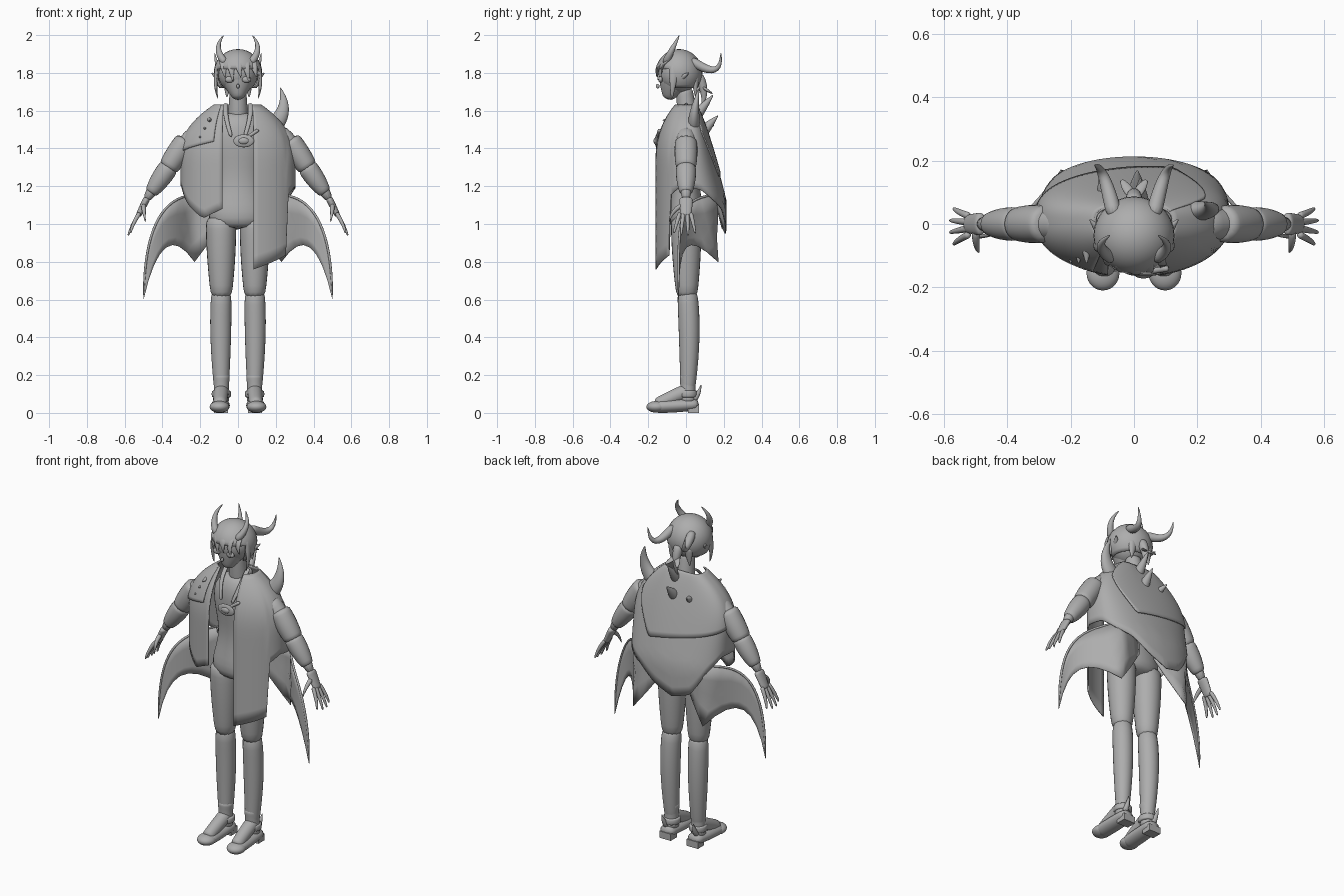
import bpy, bmesh, math
from mathutils import Vector

if "Cube" in bpy.data.objects:
    bpy.data.objects.remove(bpy.data.objects["Cube"])

grey = bpy.data.materials.new("plain_grey")
grey.use_nodes = True
grey.diffuse_color = (.42, .42, .42, 1)
grey.node_tree.nodes["Principled BSDF"].inputs["Base Color"].default_value = grey.diffuse_color


def finish(name, bm, subdivide=0, thickness=0, smooth=True):
    """Turn a bmesh into a named object with its modifiers."""
    bmesh.ops.recalc_face_normals(bm, faces=bm.faces)
    for face in bm.faces:
        face.smooth = smooth
    mesh = bpy.data.meshes.new(name)
    bm.to_mesh(mesh)
    bm.free()
    mesh.materials.append(grey)
    part = bpy.data.objects.new(name, mesh)
    bpy.context.collection.objects.link(part)
    if thickness:
        shell = part.modifiers.new("thickness", 'SOLIDIFY')
        shell.thickness = thickness
        shell.offset = 0
    if subdivide:
        rounding = part.modifiers.new("rounding", 'SUBSURF')
        rounding.levels = rounding.render_levels = subdivide


def skin(bm, rows, closed=False):
    """Join equally long rows of points with quads."""
    lines = [[bm.verts.new(point) for point in row] for row in rows]
    count = len(lines[0])
    for low, high in zip(lines, lines[1:]):
        for i in range(count if closed else count - 1):
            j = (i + 1) % count
            bm.faces.new((low[i], low[j], high[j], high[i]))
    return lines


def arc(start, bend, end, steps=6):
    """Points along a quadratic curve."""
    start, bend, end = Vector(start), Vector(bend), Vector(end)
    return [start.lerp(bend, k / steps).lerp(bend.lerp(end, k / steps), k / steps)
            for k in range(steps + 1)]


def sweep(name, centres, radii, flat=1, sides=12):
    """Capped tube along the centres; flat scales its second radius."""
    rows = []
    for i, (centre, radius) in enumerate(zip(centres, radii)):
        along = (centres[min(i + 1, len(centres) - 1)] - centres[max(i - 1, 0)]).normalized()
        across = (Vector((1, 0, 0)) - along * along.x).normalized()
        depth = along.cross(across) * flat
        turns = [math.tau * k / sides for k in range(sides)]
        rows.append([centre + (across * math.cos(a) + depth * math.sin(a)) * radius for a in turns])
    bm = bmesh.new()
    lines = skin(bm, rows, closed=True)
    bm.faces.new(lines[0])
    bm.faces.new(lines[-1])
    finish(name, bm, subdivide=1)


def tube(name, start, end, thick, tip=.002, bend=None, bulge=0, flat=1, mirror=True):
    """Tapered limb, lock or horn, built on both sides unless mirror is off."""
    path = arc(start, bend or (Vector(start) + Vector(end)) / 2, end)
    steps = [k / (len(path) - 1) for k in range(len(path))]
    radii = [thick + (tip - thick) * t ** 1.5 + bulge * math.sin(math.pi * t) for t in steps]
    if not mirror:
        sweep(name, path, radii, flat)
        return
    sweep("left_" + name, path, radii, flat)
    sweep("right_" + name, [Vector((-p.x, p.y, p.z)) for p in path], radii, flat)


def ball(name, centre, size, keep=None):
    """Ellipsoid, optionally cut down to the faces that keep accepts."""
    bm = bmesh.new()
    bmesh.ops.create_uvsphere(bm, u_segments=28, v_segments=18, radius=1)
    for vert in bm.verts:
        vert.co = [c + k * s for c, k, s in zip(centre, vert.co, size)]
    if keep:
        waste = [face for face in bm.faces if not keep(face.calc_center_median())]
        bmesh.ops.delete(bm, geom=waste, context='FACES')
    finish(name, bm, thickness=.008 if keep else 0)


def box(name, centre, size):
    bm = bmesh.new()
    bmesh.ops.create_cube(bm, size=1)
    for vert in bm.verts:
        vert.co = [c + k * s for c, k, s in zip(centre, vert.co, size)]
    finish(name, bm, smooth=False)


def drape(name, first, last, hem, grow=1, columns=64, rings=16):
    """Cloth from the neck to a hem height given around the body, in degrees."""
    neck = 1.63
    rows = []
    for r in range(rings + 1):
        row = []
        for c in range(columns + 1):
            part = c / columns
            angle = math.radians(first + (last - first) * part)
            drop = (neck - hem(part)) * (r / rings) ** 1.3
            spread = 1 - max(0, 1 - drop / .32) ** 2.6
            lean = min(1, drop / .5) ** .8
            x, y = math.cos(angle), math.sin(angle)
            wide = min(.3 * abs(x), .3 * abs(x) * (.2 + .8 * spread) + .06 * (1 - spread))
            deep = .21 * (.25 + .75 * lean) * abs(y) ** .6 if y > 0 else .165 * (.35 + .65 * spread) * y
            row.append((math.copysign(wide, x) * grow, deep * grow, neck - drop))
        rows.append(row)
    bm = bmesh.new()
    skin(bm, rows)
    finish(name, bm, thickness=.007)


# Body, with ring widths at heights from hips to neck base
widths = (.13, .165, .15, .12, .125, .15, .155, .07)
heights = (.97, 1.03, 1.1, 1.2, 1.3, 1.4, 1.52, 1.6)
sweep("torso", [Vector((0, 0, z)) for z in heights], widths, flat=.6, sides=16)
tube("neck", start=(0, .01, 1.55), end=(0, -.01, 1.72), thick=.055, tip=.044, mirror=False)
tube("thigh", start=(.09, 0, 1.05), end=(.088, .005, .6), thick=.084, tip=.056, bulge=.004)
tube("calf", start=(.088, .005, .66), end=(.086, .005, .05), bend=(.096, .03, .42),
     thick=.055, tip=.035, bulge=.009)

# Boots
tube("boot_shaft", start=(.087, .01, .21), end=(.09, .01, .05), thick=.048, tip=.046, bulge=-.006)
tube("boot_foot", start=(.09, .07, .045), end=(.097, -.17, .032), thick=.045, tip=.05, bulge=.006, flat=.7)
tube("boot_instep", start=(.089, .02, .12), end=(.096, -.16, .04), bend=(.09, -.06, .09), thick=.042, tip=.036)
tube("ankle_strap", start=(.088, .01, .12), end=(.088, .01, .08), thick=.05, tip=.05, bulge=.004)
tube("boot_fin", start=(.1, .04, .07), end=(.105, .08, .15), bend=(.1, .07, .1), thick=.018)
for side, sign in (("left", 1), ("right", -1)):
    ball(side + "_boot_toe", centre=(sign * .098, -.155, .032), size=(.052, .055, .031))
    box(side + "_heel", centre=(sign * .09, .04, .02), size=(.075, .06, .04))

# Arms and sleeves
tube("arm", start=(.2, 0, 1.49), end=(.49, 0, 1.12), bend=(.34, 0, 1.38), thick=.057, tip=.025)
tube("sleeve", start=(.27, 0, 1.45), end=(.375, 0, 1.29), thick=.059, tip=.054, bulge=.006)
tube("forearm_guard", start=(.36, 0, 1.31), end=(.465, 0, 1.16), thick=.054, tip=.034, bulge=.006)
tube("elbow_fin", start=(.38, .02, 1.31), end=(.44, .03, 1.22), bend=(.42, .03, 1.29), thick=.016)

# Hands
tube("palm", start=(.48, 0, 1.14), end=(.53, 0, 1.04), thick=.02, tip=.015, flat=1.9)
tube("thumb", start=(.5, -.02, 1.1), end=(.49, -.09, 1.01), bend=(.5, -.08, 1.07), thick=.014)
for k in range(4):
    spread = (k - 1.7) * .019
    reach = .012 if k in (1, 2) else 0
    tube("finger_" + str(k + 1), start=(.52, spread, 1.06), end=(.57 + reach, spread * 2, .95 - reach),
         bend=(.56, spread * 1.6, 1), thick=.012, tip=.005)

# Head and face
ball("skull", centre=(0, -.04, 1.8), size=(.107, .107, .11))
tube("jaw", start=(0, -.05, 1.79), end=(0, -.1, 1.66), thick=.1, tip=.022, mirror=False)
ball("nose", centre=(0, -.15, 1.73), size=(.008, .01, .012))
for side, sign in (("left", 1), ("right", -1)):
    ball(side + "_eye", centre=(sign * .045, -.135, 1.765), size=(.024, .012, .017))

# Hair
ball("hair_cap", centre=(0, -.037, 1.8), size=(.124, .12, .122),
     keep=lambda c: c.z > 1.72 and (c.y > -.08 or c.z > 1.82))
for k in range(-2, 3):
    x = k * .042
    back = 4 * x * x
    tube("fringe_lock_" + str(k + 3), start=(x * .8, back - .11, 1.87), bend=(x, back - .17, 1.85),
         end=(x + .015, back - .155, 1.775 - .02 * (k % 2)), thick=.03, flat=.35, mirror=False)
tube("side_lock", start=(.1, -.06, 1.85), end=(.105, -.075, 1.66), bend=(.135, -.07, 1.75), thick=.015, flat=1.8)
tube("ear", start=(.1, -.03, 1.77), end=(.14, .015, 1.8), thick=.018)
tube("nape_lock", start=(.05, .05, 1.78), end=(.06, .05, 1.67), thick=.03, flat=.7)
tube("hair_tail", start=(0, .06, 1.79), end=(0, .08, 1.61), bend=(0, .12, 1.7), thick=.03, mirror=False)
tube("hair_bow", start=(0, .08, 1.73), end=(.04, .14, 1.69), thick=.01, tip=.006, bulge=.008, flat=.5)

# Horns
tube("front_horn", start=(.065, -.11, 1.85), bend=(.14, -.07, 1.93), end=(.075, -.035, 2), thick=.022)
tube("back_horn", start=(.06, .02, 1.87), bend=(.1, .2, 1.74), end=(.125, .185, 1.91), thick=.027)

# Cape: a long straight panel at the front left, then an uneven hem round to the right front
hems = (1.15, 1.2, 1.18, 1.12, 1.08, 1, .95, .98, 1.12, 1.2, 1.2, 1.1, 1.03, 1.08)
panel_end = .13


def cape_hem(part):
    if part < panel_end:
        return .76 + .6 * part
    place = (part - panel_end) / (1 - panel_end) * (len(hems) - 1)
    i = min(int(place), len(hems) - 2)
    return hems[i] + (hems[i + 1] - hems[i]) * (place - i)


drape("cape", first=-74, last=254, hem=cape_hem)


# Mantle over the right shoulder, with a pointed hem behind
def mantle_hem(part):
    beyond = part - .15
    return 1.25 + max(beyond * .22, beyond * -1.6)


drape("mantle", first=35, last=245, hem=mantle_hem, grow=1.04)

# Collar and clasp
tube("lapel", start=(.065, .01, 1.64), end=(.035, -.11, 1.46), bend=(.075, -.08, 1.58),
     thick=.014, tip=.01, flat=.5)
tube("clasp_strap", start=(.11, -.14, 1.5), end=(.02, -.155, 1.44), thick=.01, tip=.008, mirror=False)
ball("clasp", centre=(.03, -.155, 1.44), size=(.055, .01, .034))
ball("clasp_stone", centre=(.03, -.16, 1.44), size=(.028, .012, .018))

# Spikes on the cape
tube("shoulder_spike", start=(.18, .04, 1.51), bend=(.28, .04, 1.6), end=(.222, .07, 1.725),
     thick=.05, flat=.7, mirror=False)
tube("upper_back_spike", start=(.02, .05, 1.57), end=(.02, .145, 1.685), thick=.032, mirror=False)
tube("lower_back_spike", start=(.01, .08, 1.48), end=(.01, .17, 1.575), thick=.034, mirror=False)
tube("side_back_spike", start=(-.09, .08, 1.49), end=(-.11, .15, 1.525), thick=.024, mirror=False)
for k in range(3):
    x, z = .025 * k - .2, 1.46 + .045 * k
    tube("shoulder_stud_" + str(k + 1), start=(x, -.06, z), end=(x, -.125, z), thick=.018, mirror=False)


# Hip wings: scalloped membrane, swept forward, with a spar along the leading edge
def place_on_wing(point, sign):
    x, z = point.x, point.z
    y = .09 + x * .35 if x < .23 else .21 * ((.5 - x) / .27) ** 2 - .04
    return Vector((sign * x, y, z))


leading = arc((.05, 0, 1.12), (.5, 0, 1.3), (.5, 0, .6), steps=12)
trailing = (arc((.05, 0, 1.05), (.15, 0, .9), (.23, 0, .8), steps=4)
            + arc((.23, 0, .8), (.4, 0, 1.05), (.5, 0, .6), steps=8)[1:])
for side, sign in (("left", 1), ("right", -1)):
    bm = bmesh.new()
    skin(bm, [[place_on_wing(a.lerp(b, k / 4), sign) for a, b in zip(leading, trailing)] for k in range(5)])
    finish(side + "_wing", bm, thickness=.005)
    sweep(side + "_wing_spar", [place_on_wing(p, sign) for p in leading], [.007] * 12 + [.002], sides=8)
